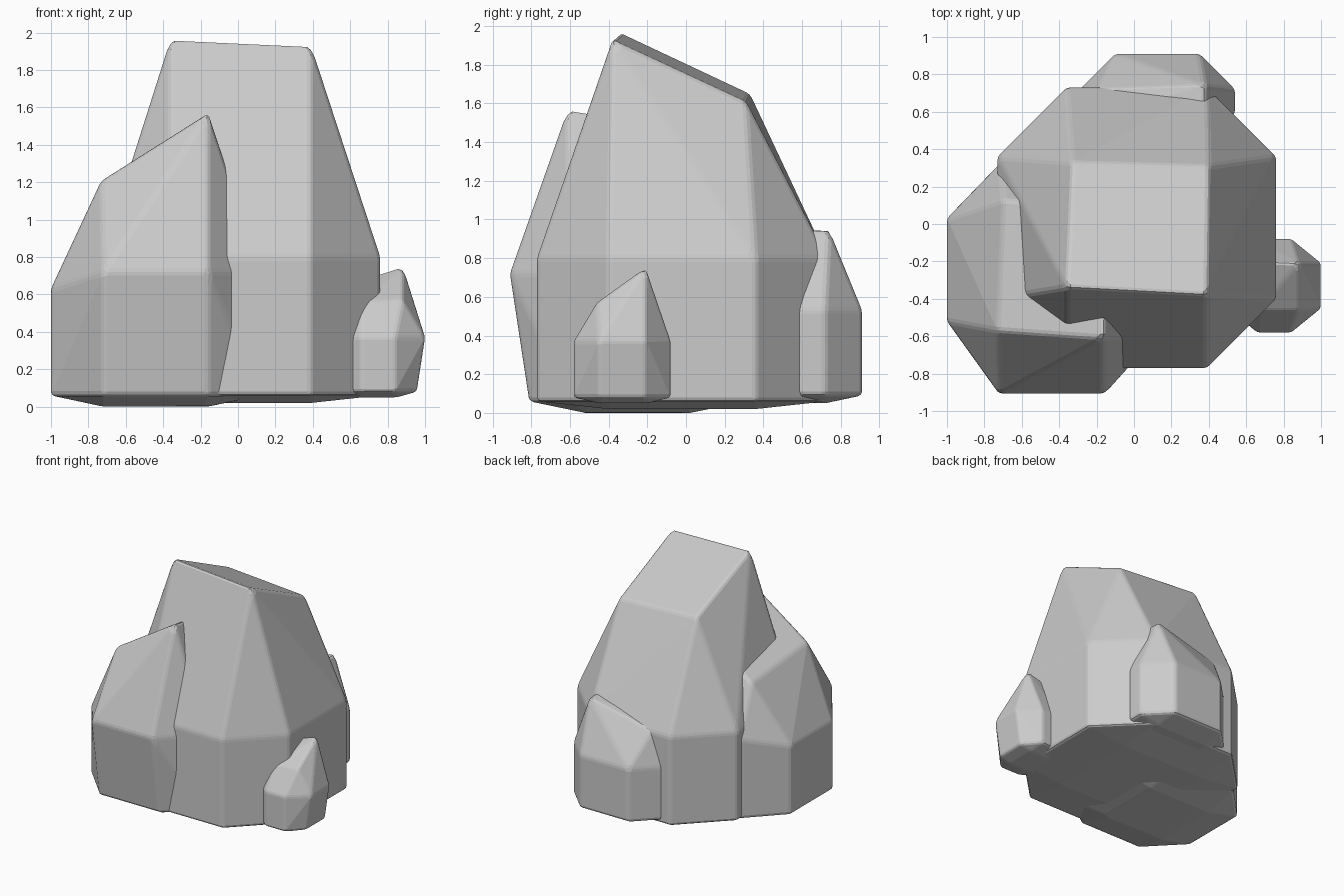
import bpy, bmesh, math

if "Cube" in bpy.data.objects:
    bpy.data.objects.remove(bpy.data.objects["Cube"])


def rock(name, base, base_z, ring, ring_z, top, sole, sole_z, bevel):
    """Faceted rock: convex hull of sole, base outline, shoulder ring and top corners."""
    pts = [(x, y, base_z) for x, y in base]
    pts += [(x, y, ring_z) for x, y in ring]
    pts += [(x, y, sole_z) for x, y in sole]
    pts += top
    bm = bmesh.new()
    for p in pts:
        bm.verts.new(p)
    res = bmesh.ops.convex_hull(bm, input=bm.verts[:])
    loose = [v for v in bm.verts if not v.link_faces]
    bmesh.ops.delete(bm, geom=loose, context='VERTS')
    bmesh.ops.dissolve_limit(bm, angle_limit=math.radians(3),
                             verts=bm.verts[:], edges=bm.edges[:])
    bmesh.ops.recalc_face_normals(bm, faces=bm.faces[:])
    mesh = bpy.data.meshes.new(name)
    bm.to_mesh(mesh)
    bm.free()
    ob = bpy.data.objects.new(name, mesh)
    bpy.context.collection.objects.link(ob)
    # worn edges
    mod = ob.modifiers.new("worn_edges", 'BEVEL')
    mod.width = bevel
    mod.segments = 2
    mod.limit_method = 'ANGLE'
    mod.angle_limit = math.radians(12)
    return ob


def octagon(x0, x1, y0, y1, cx, cy):
    """Rectangle with chamfered corners."""
    return [(x0 + cx, y0), (x1 - cx, y0), (x1, y0 + cy), (x1, y1 - cy),
            (x1 - cx, y1), (x0 + cx, y1), (x0, y1 - cy), (x0, y0 + cy)]


def rect(x0, x1, y0, y1):
    return [(x0, y0), (x1, y0), (x1, y1), (x0, y1)]


# tall central rock
main = octagon(-0.73, 0.76, -0.77, 0.73, 0.37, 0.37)
rock("main_rock", main, 0.06, main, 0.80,
     [(-0.36, -0.34, 1.965), (0.39, -0.38, 1.93),
      (0.40, 0.31, 1.61), (-0.33, 0.33, 1.65)],
     rect(-0.36, 0.39, -0.4, 0.36), 0.02, 0.02)

# left rock leaning on the front
left_ring = [(-0.72, -0.91), (-0.16, -0.91), (0.12, -0.6), (0.12, 0.0),
             (-0.16, 0.32), (-0.72, 0.32), (-1.0, 0.03), (-1.0, -0.52)]
left_base = [(x, max(y, -0.81)) for x, y in left_ring]
left = rock("left_rock", left_base, 0.06, left_ring, 0.72,
            [(-0.73, -0.57, 1.21), (-0.16, -0.61, 1.57),
             (-0.15, 0.08, 1.46), (-0.70, 0.13, 1.12)],
            rect(-0.72, -0.16, -0.52, 0.02), 0.0, 0.02)
# outer shoulder sits a little lower
for v in left.data.vertices:
    if v.co.x < -0.95 and v.co.z > 0.5:
        v.co.z = 0.63

# low rock at the back
back = octagon(-0.29, 0.54, 0.4, 0.91, 0.19, 0.19)
rock("back_rock", back, 0.09, back, 0.53,
     [(-0.19, 0.72, 0.81), (0.38, 0.74, 0.945),
      (0.38, 0.60, 0.95), (-0.19, 0.58, 0.83)],
     rect(-0.1, 0.36, 0.5, 0.72), 0.05, 0.02)

# small rock on the right
small_ring = octagon(0.5, 1.0, -0.58, -0.08, 0.16, 0.13)
small_base = [(min(x, 0.955), y) for x, y in small_ring]
rock("small_rock", small_base, 0.08, small_ring, 0.37,
     [(0.66, -0.46, 0.56), (0.88, -0.46, 0.57),
      (0.88, -0.21, 0.75), (0.66, -0.20, 0.68)],
     rect(0.62, 0.85, -0.45, -0.2), 0.05, 0.015)
